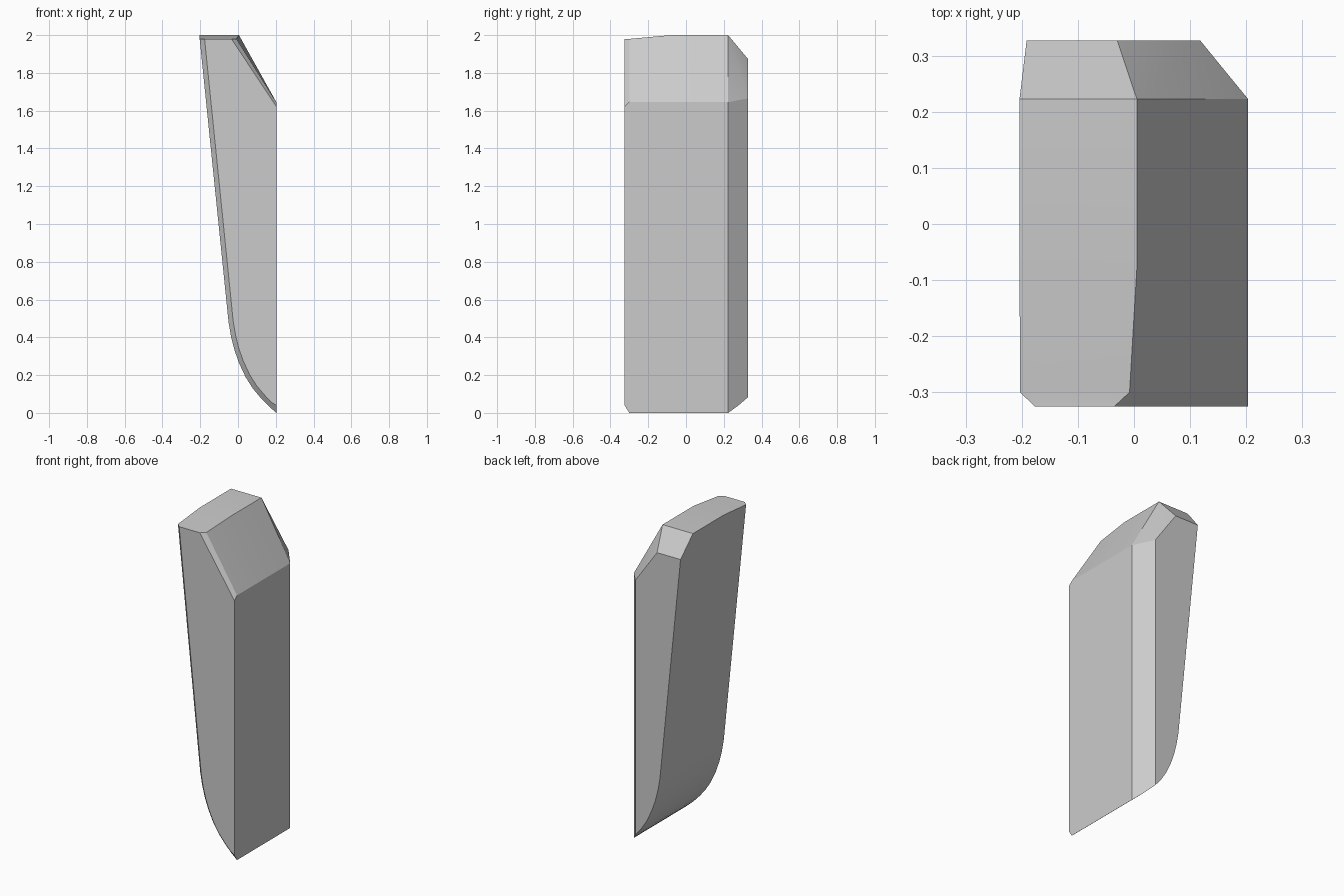
import bpy, bmesh, math
from mathutils import Vector

if "Cube" in bpy.data.objects:
    bpy.data.objects.remove(bpy.data.objects["Cube"])

# Outline seen from the front: curved heel, leaning left side, flat top, right slope
heel = [(0.203, 0.0), (0.16, 0.038), (0.118, 0.082), (0.078, 0.13), (0.04, 0.19),
        (0.005, 0.265), (-0.018, 0.33), (-0.036, 0.4), (-0.05, 0.48)]
outline = heel + [(-0.204, 2.0), (0.005, 2.0), (0.203, 1.645)]
shoulder = heel + [(-0.203, 1.98), (-0.008, 1.98), (0.203, 1.645)]

# Front outline, stepped inward along the heel and left side
inset = [(0.203, 0.04)]
for i in range(1, len(heel)):
    a, b = Vector(outline[i - 1]), Vector(outline[i + 1])
    t = (b - a).normalized()
    p = Vector(heel[i]) + Vector((t.y, -t.x)) * 0.025
    inset.append((p.x, p.y))
inset += [(-0.177, 1.98), (-0.035, 1.98), (0.203, 1.622)]

# Loft the body from front to back
bm = bmesh.new()
rings = []
for y, pts in ((-0.325, inset), (-0.3, shoulder), (-0.08, outline), (0.327, outline)):
    rings.append([bm.verts.new((x, y, z)) for x, z in pts])
n = len(outline)
for r0, r1 in zip(rings, rings[1:]):
    for i in range(n):
        j = (i + 1) % n
        bm.faces.new((r0[i], r0[j], r1[j], r1[i]))
bm.faces.new(rings[0])
bm.faces.new(rings[-1][::-1])
bmesh.ops.recalc_face_normals(bm, faces=bm.faces[:])


def slice_off(a, b, c):
    """Cut away everything outside the plane through three points."""
    a, b, c = Vector(a), Vector(b), Vector(c)
    normal = (b - a).cross(c - a).normalized()
    if normal.dot(Vector((0, 0, 1)) - a) > 0:
        normal = -normal
    bmesh.ops.bisect_plane(bm, geom=bm.verts[:] + bm.edges[:] + bm.faces[:], dist=1e-5,
                           plane_co=a, plane_no=normal, clear_outer=True)
    rim = [e for e in bm.edges if e.is_boundary]
    if rim:
        bmesh.ops.edgeloop_fill(bm, edges=rim)


# Back bevels: right edge, top edge, and the two facets of the slope corner
corner, low = (0.005, 0.223, 2.0), (0.203, 0.223, 1.645)
back_top, back_right = (-0.03, 0.327, 1.875), (0.118, 0.327, 1.665)
slice_off(low, (0.203, 0.223, 0.5), back_right)
slice_off(corner, (-0.2, 0.223, 2.0), back_top)
slice_off(corner, low, back_right)
slice_off(corner, back_top, back_right)

bmesh.ops.remove_doubles(bm, verts=bm.verts[:], dist=1e-4)
bmesh.ops.recalc_face_normals(bm, faces=bm.faces[:])
mesh = bpy.data.meshes.new("stone_block")
bm.to_mesh(mesh)
bm.free()

block = bpy.data.objects.new("stone_block", mesh)
bpy.context.collection.objects.link(block)
grey = bpy.data.materials.new("light_grey")
grey.diffuse_color = (0.6, 0.6, 0.6, 1)
grey.use_nodes = True
grey.node_tree.nodes["Principled BSDF"].inputs["Base Color"].default_value = grey.diffuse_color
mesh.materials.append(grey)

# Smooth heel, crisp bevels
bpy.context.view_layer.objects.active = block
block.select_set(True)
bpy.ops.object.shade_smooth_by_angle(angle=math.radians(18))
